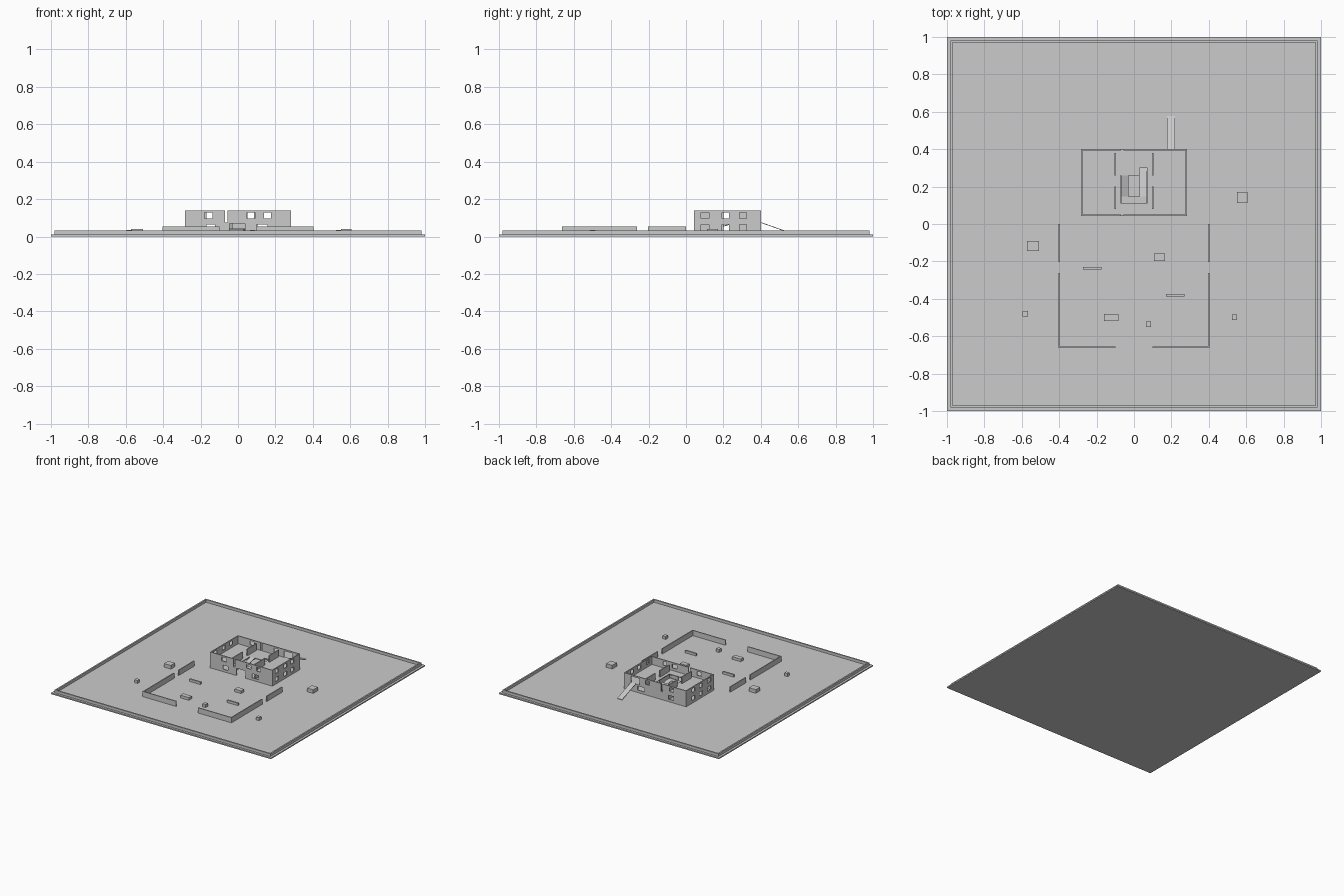
import bpy, bmesh
from mathutils import Matrix

if "Cube" in bpy.data.objects:
    bpy.data.objects.remove(bpy.data.objects["Cube"])

G, F2, TOP, T = 0.01, 0.075, 0.14, 0.008   # ground, upper floor, wall top, wall thickness


def finish(bm, name):
    bmesh.ops.recalc_face_normals(bm, faces=bm.faces)
    me = bpy.data.meshes.new(name)
    bm.to_mesh(me)
    bm.free()
    ob = bpy.data.objects.new(name, me)
    bpy.context.collection.objects.link(ob)
    return ob


def box(name, x0, x1, y0, y1, z0, z1):
    bm = bmesh.new()
    bmesh.ops.create_cube(bm, size=1)
    for v in bm.verts:
        v.co = ((x0 + x1) / 2 + v.co.x * (x1 - x0),
                (y0 + y1) / 2 + v.co.y * (y1 - y0),
                (z0 + z1) / 2 + v.co.z * (z1 - z0))
    return finish(bm, name)


def panel(name, a0, a1, b0, b1, holes, thick, matrix):
    """Plate in (a, b) with rectangular holes, extruded by thick, then placed."""
    As = sorted({a0, a1, *[h[0] for h in holes], *[h[1] for h in holes]})
    Bs = sorted({b0, b1, *[h[2] for h in holes], *[h[3] for h in holes]})
    bm = bmesh.new()
    grid = {}

    def vert(a, b):
        if (a, b) not in grid:
            grid[a, b] = bm.verts.new((a, b, 0))
        return grid[a, b]

    for p, q in zip(As, As[1:]):
        for r, s in zip(Bs, Bs[1:]):
            ca, cb = (p + q) / 2, (r + s) / 2
            if any(h[0] < ca < h[1] and h[2] < cb < h[3] for h in holes):
                continue
            bm.faces.new([vert(p, r), vert(q, r), vert(q, s), vert(p, s)])
    ext = bmesh.ops.extrude_face_region(bm, geom=bm.faces[:])
    for e in ext["geom"]:
        if isinstance(e, bmesh.types.BMVert):
            e.co.z += thick
    bmesh.ops.transform(bm, matrix=matrix, verts=bm.verts)
    return finish(bm, name)


def wall_x(name, y, a0, a1, z0, z1, holes=()):
    m = Matrix(((1, 0, 0, 0), (0, 0, 1, y), (0, 1, 0, 0), (0, 0, 0, 1)))
    return panel(name, a0, a1, z0, z1, holes, T, m)


def wall_y(name, x, a0, a1, z0, z1, holes=()):
    m = Matrix(((0, 0, 1, x), (1, 0, 0, 0), (0, 1, 0, 0), (0, 0, 0, 1)))
    return panel(name, a0, a1, z0, z1, holes, T, m)


def ramp(name, x0, x1, y0, z0, y1, z1, t=0.005):
    """Thin sloping plate between (y0, z0) and (y1, z1)."""
    bm = bmesh.new()
    prof = [(y0, z0), (y1, z1), (y1, z1 - t), (y0, z0 - t)]
    f = bm.faces.new([bm.verts.new((x0, y, z)) for y, z in prof])
    ext = bmesh.ops.extrude_face_region(bm, geom=[f])
    for e in ext["geom"]:
        if isinstance(e, bmesh.types.BMVert):
            e.co.x = x1
    return finish(bm, name)


# ground plate and low boundary wall
box("ground_plate", -1, 1, -1, 1, 0, G)
ring = panel("boundary_wall", -0.982, 0.982, -0.982, 0.982,
             [(-0.97, 0.97, -0.97, 0.97)], 0.022, Matrix.Translation((0, 0, G)))

# yard walls
for s, side in ((-1, "left"), (1, "right")):
    box(f"yard_front_{side}", *sorted((s * 0.10, s * 0.404)), -0.662, -0.654, G, 0.053)
    x0, x1 = sorted((s * 0.396, s * 0.404))
    box(f"yard_side_front_{side}", x0, x1, -0.654, -0.262, G, 0.053)
    box(f"yard_side_back_{side}", x0, x1, -0.203, 0.0, G, 0.053)

# house side walls with three windows on each floor
LOW, UP = (0.03, 0.063), (0.096, 0.128)
cols = [(0.08, 0.122), (0.193, 0.229), (0.286, 0.324)]
side_holes = [c + r for c in cols for r in (LOW, UP)]
for x, side in ((-0.283, "left"), (0.275, "right")):
    wall_y(f"house_wall_{side}", x, 0.042, 0.402, G, TOP, side_holes)

# house front and back walls, with a narrow slit in the upper floor
slit = (-0.07, -0.056, F2, TOP)
front_cols = [(-0.178, -0.136), (0.048, 0.09), (0.14, 0.176)]
wall_x("house_front_lower", 0.042, -0.275, 0.275, G, F2,
       [(-0.168, -0.122) + LOW, (-0.045, 0.038, G, 0.07), (0.098, 0.158) + LOW])
wall_x("house_front_upper", 0.042, -0.275, 0.275, F2, TOP,
       [slit] + [c + UP for c in front_cols])
wall_x("house_back_lower", 0.394, -0.275, 0.275, G, F2,
       [(-0.168, -0.122) + LOW, (0.098, 0.158) + LOW])
wall_x("house_back_upper", 0.394, -0.275, 0.275, F2, TOP,
       [slit, (-0.168, -0.13) + UP, (0.05, 0.086) + UP, (0.14, 0.22, F2, 0.128)])

# upper floor with stair opening
panel("upper_floor", -0.275, 0.275, 0.05, 0.394, [(-0.072, 0.072, 0.112, 0.30)],
      0.006, Matrix.Translation((0, 0, F2 - 0.006)))

# partition walls on both floors with a door gap
for x, side in ((-0.104, "left"), (0.096, "right")):
    for y0, y1, part in ((0.08, 0.20, "front"), (0.26, 0.38, "back")):
        box(f"partition_{part}_{side}", x, x + T, y0, y1, G, TOP - 0.01)

# stairs: lower flight, half landing, upper flight, top landing
ramp("stair_lower_flight", 0.03, 0.07, 0.30, G + 0.005, 0.147, 0.043)
box("stair_half_landing", -0.07, 0.07, 0.112, 0.147, 0.037, 0.043)
ramp("stair_upper_flight", -0.07, -0.03, 0.147, 0.043, 0.26, F2)
box("stair_top_landing", -0.072, 0.03, 0.26, 0.30, F2 - 0.006, F2)

# outside ramp to the upper back door
ramp("back_ramp", 0.176, 0.22, 0.40, F2 + 0.002, 0.578, 0.014, 0.004)

# loose cover blocks: centre x, y, size x, y, top z
blocks = [(0.578, 0.142, 0.055, 0.06, 0.04), (-0.54, -0.118, 0.062, 0.055, 0.04),
          (0.137, -0.178, 0.06, 0.04, 0.032), (-0.223, -0.236, 0.1, 0.013, 0.03),
          (0.22, -0.38, 0.1, 0.013, 0.03), (-0.122, -0.5, 0.078, 0.037, 0.032),
          (0.078, -0.537, 0.028, 0.03, 0.035), (-0.582, -0.48, 0.03, 0.028, 0.034),
          (0.537, -0.498, 0.028, 0.03, 0.034)]
for i, (x, y, w, d, top) in enumerate(blocks):
    box(f"cover_block_{i + 1}", x - w / 2, x + w / 2, y - d / 2, y + d / 2, G, top)
